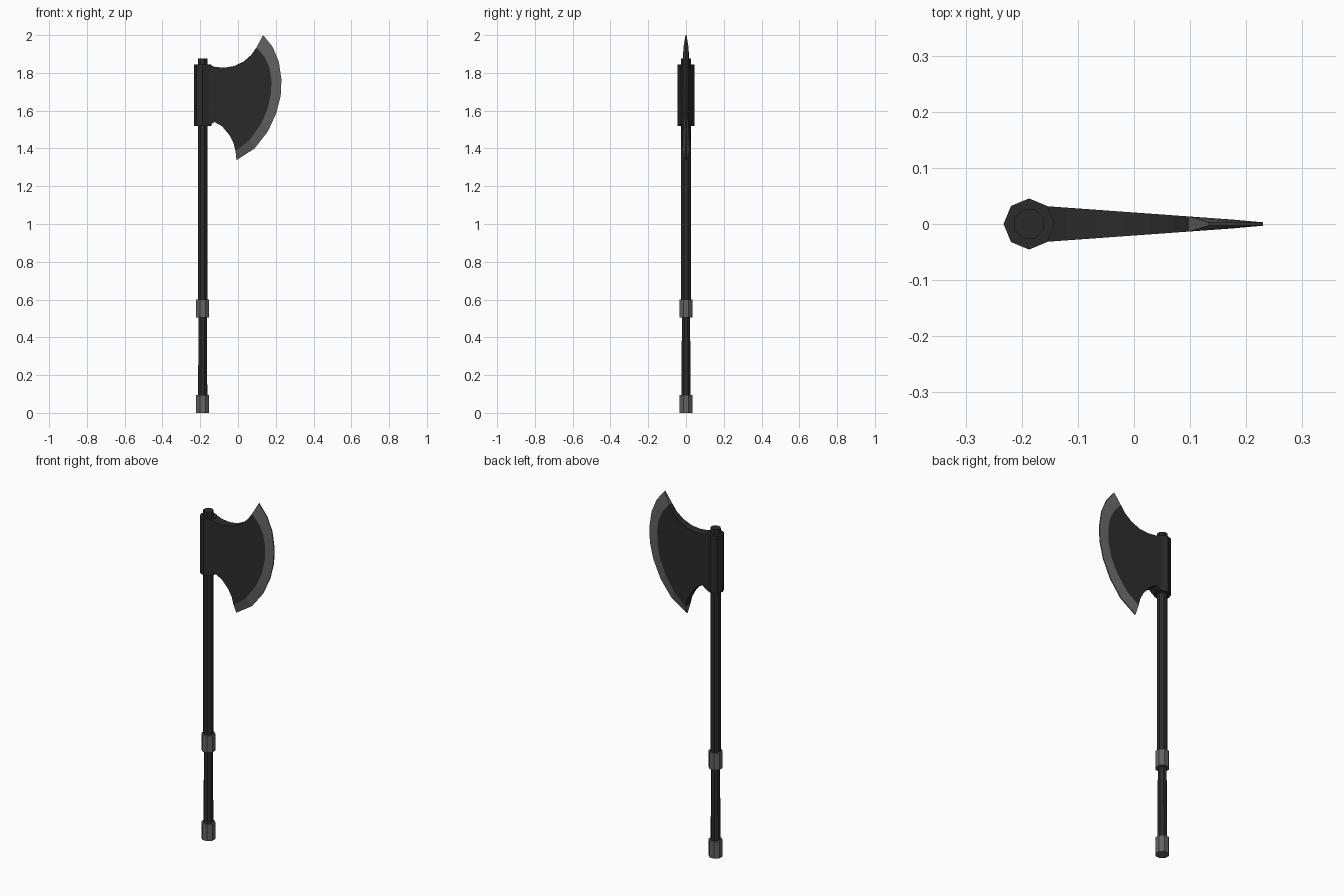
import bpy, bmesh, math

if "Cube" in bpy.data.objects:
    bpy.data.objects.remove(bpy.data.objects["Cube"])

CX = -0.187  # handle axis


def material(name, value):
    m = bpy.data.materials.new(name)
    m.diffuse_color = (value, value, value, 1)
    m.use_nodes = True
    m.node_tree.nodes["Principled BSDF"].inputs["Base Color"].default_value = m.diffuse_color
    return m


dark = material("dark iron", 0.024)
steel = material("grey steel", 0.125)


def finish(bm, name, mats):
    bmesh.ops.recalc_face_normals(bm, faces=bm.faces)
    me = bpy.data.meshes.new(name)
    bm.to_mesh(me)
    bm.free()
    for m in mats:
        me.materials.append(m)
    ob = bpy.data.objects.new(name, me)
    bpy.context.collection.objects.link(ob)
    return ob


def rod(name, z0, z1, r0, r1, mat, turn=0.0, sides=8):
    bm = bmesh.new()
    rings = [[bm.verts.new((CX + r * math.cos(turn + i * math.tau / sides),
                            r * math.sin(turn + i * math.tau / sides), z))
              for i in range(sides)] for z, r in ((z0, r0), (z1, r1))]
    a, b = rings
    for i in range(sides):
        j = (i + 1) % sides
        bm.faces.new((a[i], a[j], b[j], b[i]))
    bm.faces.new(a[::-1])
    bm.faces.new(b)
    return finish(bm, name, [mat])


# Handle, grip, collars and head socket
T = math.pi / 8
rod("handle_shaft", 0.55, 1.875, 0.028, 0.028, dark, T)
rod("grip", 0.05, 0.55, 0.027, 0.023, dark, T)
rod("pommel_collar", 0.0, 0.095, 0.037, 0.037, steel, T)
rod("grip_collar", 0.505, 0.6, 0.037, 0.037, steel, T)
rod("head_socket", 1.52, 1.845, 0.0455, 0.0455, dark)

# Blade outline: upper curve, bevel line, lower curve, cutting edge
upper = [(-0.17, 1.845), (-0.155, 1.842), (-0.12, 1.831), (-0.07, 1.828),
         (-0.02, 1.836), (0.03, 1.86), (0.07, 1.895)]
bevel = [(0.098, 1.935), (0.14, 1.886), (0.166, 1.83), (0.177, 1.765),
         (0.175, 1.69), (0.157, 1.61), (0.122, 1.53), (0.062, 1.445),
         (-0.013, 1.386)]
lower = [(-0.024, 1.43), (-0.045, 1.47), (-0.085, 1.518), (-0.125, 1.54),
         (-0.15, 1.522), (-0.17, 1.52)]
edge = [(0.133, 2.0), (0.183, 1.938), (0.216, 1.86), (0.23, 1.765),
        (0.226, 1.68), (0.204, 1.59), (0.158, 1.49), (0.088, 1.40),
        (-0.008, 1.338)]


def half(x):
    return 0.0205 - 0.072 * x  # half thickness tapers toward the edge


bm = bmesh.new()
outline = upper + bevel + lower
n, u = len(outline), len(upper)
body = [[bm.verts.new((x, s * half(x), z)) for x, z in outline] for s in (-1, 1)]
rim = [[bm.verts.new((x, s * 0.003, z)) for x, z in edge] for s in (-1, 1)]
last = len(edge) - 1
for s in (0, 1):
    bm.faces.new(body[s])
    for i in range(last):
        f = bm.faces.new((body[s][u + i], body[s][u + i + 1], rim[s][i + 1], rim[s][i]))
        f.material_index = 1
for i in range(n):
    if not u <= i < u + last:
        j = (i + 1) % n
        bm.faces.new((body[0][i], body[0][j], body[1][j], body[1][i]))
for i in range(last):
    bm.faces.new((rim[0][i], rim[0][i + 1], rim[1][i + 1], rim[1][i])).material_index = 1
for i in (0, last):
    bm.faces.new((body[0][u + i], rim[0][i], rim[1][i], body[1][u + i])).material_index = 1
finish(bm, "axe_blade", [dark, steel])
